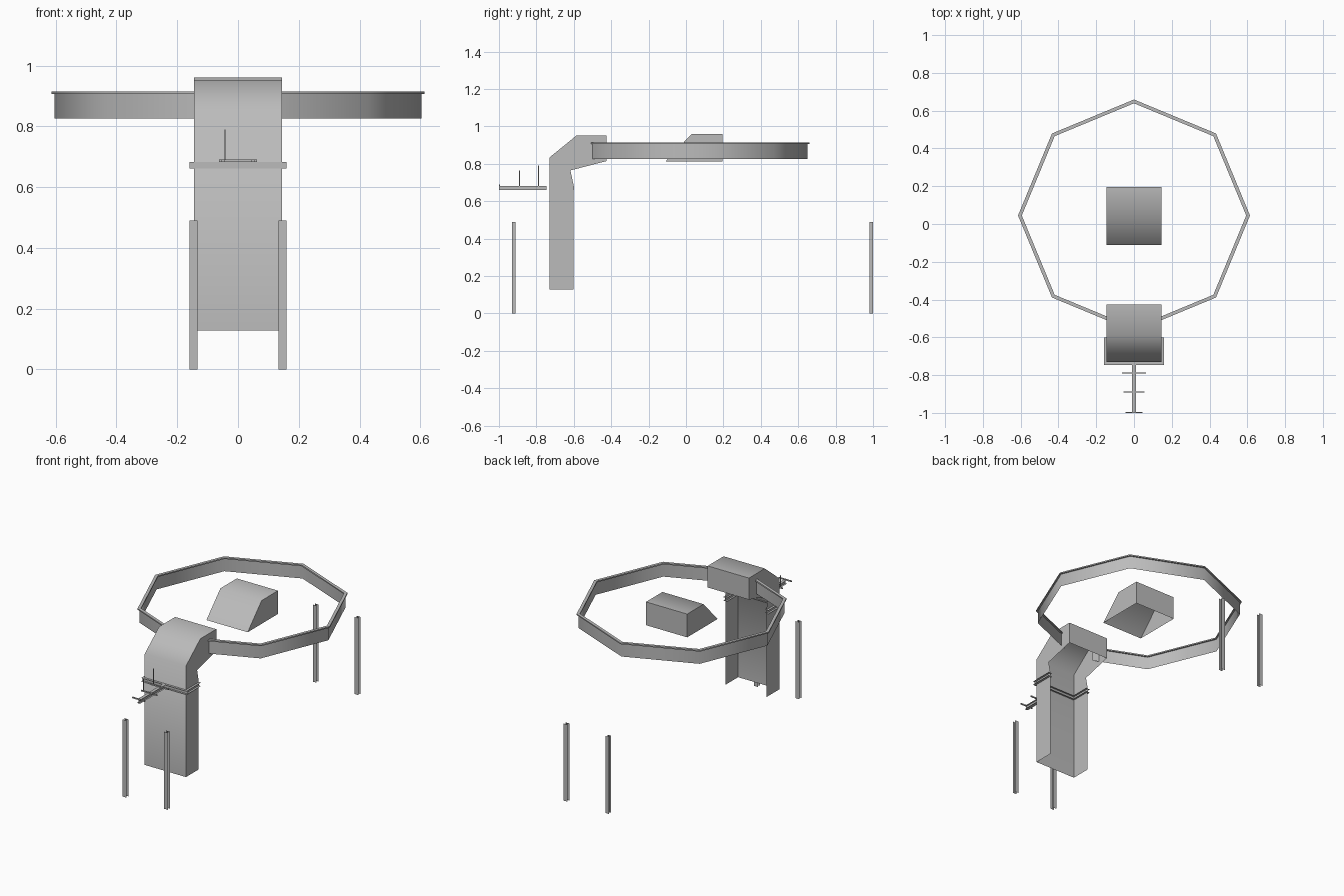
import bpy, bmesh, math
from mathutils import Vector

cube = bpy.data.objects.get("Cube")
if cube:
    bpy.data.objects.remove(cube, do_unlink=True)

metal = bpy.data.materials.new("light grey metal")
metal.use_nodes = True
GREY = (0.5, 0.5, 0.5, 1)
metal.diffuse_color = GREY
metal.node_tree.nodes["Principled BSDF"].inputs["Base Color"].default_value = GREY


def finish(name, bm, smooth=None):
    """Turn a bmesh into an object with the shared material."""
    mesh = bpy.data.meshes.new(name)
    bm.to_mesh(mesh)
    bm.free()
    mesh.materials.append(metal)
    obj = bpy.data.objects.new(name, mesh)
    bpy.context.collection.objects.link(obj)
    if smooth:
        bpy.ops.object.select_all(action='DESELECT')
        obj.select_set(True)
        bpy.context.view_layer.objects.active = obj
        bpy.ops.object.shade_smooth_by_angle(angle=math.radians(smooth))
    return obj


def quad(bm, *points):
    bm.faces.new([bm.verts.new(p) for p in points])


def sheet_hood(name, profile, panels, half):
    """Sheet-metal cover: two side plates joined by the first panels of the profile."""
    bm = bmesh.new()
    right = [bm.verts.new((-half, y, z)) for y, z in profile]
    left = [bm.verts.new((half, y, z)) for y, z in profile]
    bm.faces.new(right)
    bm.faces.new(left[::-1])
    for i in range(panels):
        bm.faces.new((right[i + 1], right[i], left[i], left[i + 1]))
    bmesh.ops.recalc_face_normals(bm, faces=bm.faces)
    return finish(name, bm, 60)


def beam(name, start, end, side, up, width=0.027, depth=0.022):
    """Open-ended I-beam of thin sheets: two flanges and a web."""
    a, b = Vector(start), Vector(end)
    s, u = Vector(side) * width / 2, Vector(up) * depth / 2
    bm = bmesh.new()
    for k in (u, -u):
        quad(bm, a + k - s, b + k - s, b + k + s, a + k + s)
    quad(bm, a - u, b - u, b + u, a + u)
    return finish(name, bm)


def box(name, low, high):
    bm = bmesh.new()
    bmesh.ops.create_cube(bm, size=1)
    for v in bm.verts:
        v.co = [(l + h) / 2 + c * (h - l) for l, h, c in zip(low, high, v.co)]
    return finish(name, bm)


# Curved intake duct, open at the bottom and rear, and the central hood
HALF = 0.145
sheet_hood("duct", [(-0.73, 0.128), (-0.73, 0.834), (-0.585, 0.952), (-0.425, 0.952),
                    (-0.425, 0.815), (-0.618, 0.765), (-0.602, 0.69), (-0.602, 0.128)], 4, HALF)
sheet_hood("central_hood", [(-0.11, 0.812), (0.03, 0.96), (0.195, 0.96), (0.195, 0.812)], 3, HALF)

# Octagonal ring, with its open ends tucked into the duct
CENTRE_Y = 0.045


def ring_path(radius):
    """Octagon points from one duct end round to the other."""
    pts = [Vector((radius * math.sin(math.radians(a)), CENTRE_Y - radius * math.cos(math.radians(a))))
           for a in range(0, 361, 45)]
    cut = 0.11 / abs(pts[1].x)
    pts[0] = pts[0].lerp(pts[1], cut)
    pts[-1] = pts[-1].lerp(pts[-2], cut)
    return pts


def sweep(name, section, closed):
    """Sweep a (radius, z) section round the octagon."""
    bm = bmesh.new()
    rails = [[bm.verts.new((p.x, p.y, z)) for p in ring_path(r)] for r, z in section]
    pairs = list(zip(rails, rails[1:]))
    if closed:
        pairs.append((rails[-1], rails[0]))
    for lower, upper in pairs:
        for i in range(len(lower) - 1):
            bm.faces.new((lower[i], lower[i + 1], upper[i + 1], upper[i]))
    if closed:
        bm.faces.new([r[0] for r in rails])
        bm.faces.new([r[-1] for r in rails][::-1])
    bmesh.ops.recalc_face_normals(bm, faces=bm.faces)
    return finish(name, bm, 60)


sweep("ring_wall", [(0.604, 0.825), (0.604, 0.908)], False)
sweep("ring_top_rail", [(0.594, 0.907), (0.614, 0.907), (0.614, 0.915), (0.594, 0.915)], True)

# Four upright posts
for sign, side in ((1, "left"), (-1, "right")):
    x = sign * 0.1465
    for y, end in ((-0.921, "front"), (0.99, "back")):
        beam(f"{end}_{side}_post", (x, y, 0), (x, y, 0.49), (1, 0, 0), (0, 1, 0), depth=0.02)
    # Sides of the collar round the duct
    beam(f"collar_{side}", (x, -0.719, 0.672), (x, -0.6, 0.672), (1, 0, 0), (0, 0, 1))

# Collar front and the arm reaching forward
beam("collar_front", (-0.16, -0.7325, 0.672), (0.16, -0.7325, 0.672), (0, 1, 0), (0, 0, 1))
beam("arm", (0, -1, 0.672), (0, -0.746, 0.672), (1, 0, 0), (0, 0, 1), width=0.022)

# Crossbars on the arm, the rear two with upright rods
for i, (y, half, top) in enumerate(((-0.788, 0.063, 0.79), (-0.89, 0.056, 0.765), (-0.997, 0.044, None))):
    box(f"crossbar_{i + 1}", (-half, y - 0.003, 0.682), (half, y + 0.003, 0.69))
    if top:
        box(f"rod_{i + 1}", (-0.045, y - 0.002, 0.685), (-0.041, y + 0.002, top))
